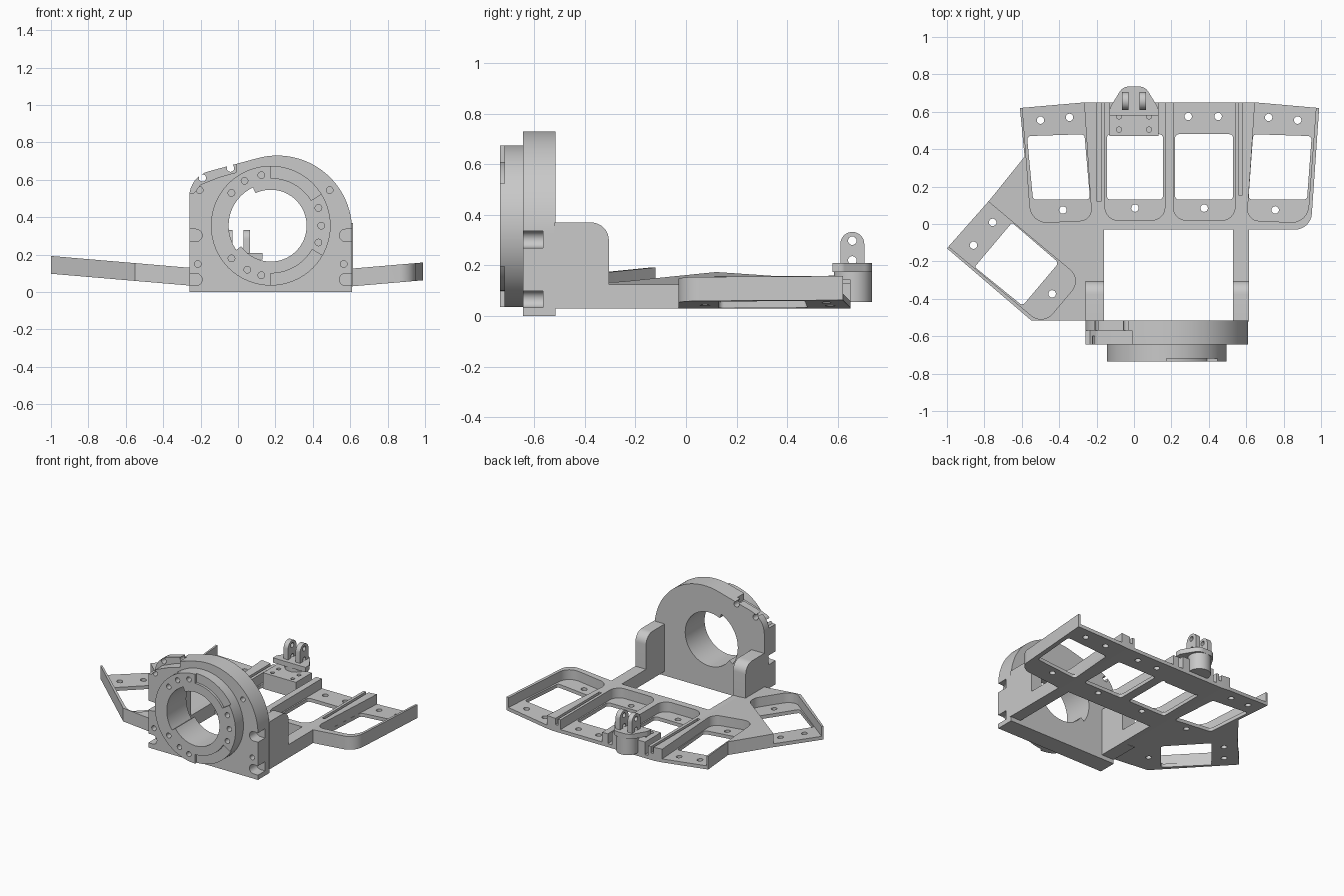
import bpy, bmesh, math
from mathutils import Vector

if "Cube" in bpy.data.objects:
    bpy.data.objects.remove(bpy.data.objects["Cube"])

grey = bpy.data.materials.new("plain_grey")
grey.use_nodes = True
COLOUR = (0.585, 0.585, 0.585, 1)
grey.diffuse_color = COLOUR
grey.node_tree.nodes["Principled BSDF"].inputs["Base Color"].default_value = COLOUR


def outline(corners, steps=8):
    """Polygon from (a, b) or (a, b, radius) corners, rounding those with a radius."""
    pts, n = [], len(corners)
    for i, c in enumerate(corners):
        p = Vector(c[:2])
        if len(c) < 3:
            pts.append(p)
            continue
        d1 = (Vector(corners[i - 1][:2]) - p).normalized()
        d2 = (Vector(corners[(i + 1) % n][:2]) - p).normalized()
        half = d1.angle(d2) / 2
        mid = p + (d1 + d2).normalized() * c[2] / math.sin(half)
        t = c[2] / math.tan(half)
        a, b = (p + d1 * t - mid).normalized(), (p + d2 * t - mid).normalized()
        pts += [mid + a.slerp(b, k / steps).normalized() * c[2] for k in range(steps + 1)]
    return pts


def arc(cx, cy, r, start, end, steps=32):
    angles = [math.radians(start + (end - start) * k / steps) for k in range(steps + 1)]
    return [(cx + r * math.cos(a), cy + r * math.sin(a)) for a in angles]


def circle(cx, cy, r, steps=32):
    return arc(cx, cy, r, 0, 360, steps)[:-1]


def prism(name, pts, lo, hi, axis="z"):
    """Extrude an outline between two heights along an axis."""
    place = {"z": lambda p, h: (p[0], p[1], h),
             "y": lambda p, h: (p[0], h, p[1]),
             "x": lambda p, h: (h, p[0], p[1])}[axis]
    bm = bmesh.new()
    rings = [[bm.verts.new(place(p, h)) for p in pts] for h in (lo, hi)]
    n = len(pts)
    for ring in rings:
        bm.faces.new(ring)
    for i in range(n):
        j = (i + 1) % n
        bm.faces.new((rings[0][i], rings[0][j], rings[1][j], rings[1][i]))
    bmesh.ops.recalc_face_normals(bm, faces=bm.faces)
    mesh = bpy.data.meshes.new(name)
    bm.to_mesh(mesh)
    bm.free()
    ob = bpy.data.objects.new(name, mesh)
    bpy.context.collection.objects.link(ob)
    mesh.materials.append(grey)
    return ob


def activate(ob):
    bpy.ops.object.select_all(action="DESELECT")
    ob.select_set(True)
    bpy.context.view_layer.objects.active = ob


def cut(ob, pts, lo, hi, axis="z"):
    cutter = prism("cutter", pts, lo, hi, axis)
    activate(ob)
    mod = ob.modifiers.new("cut", "BOOLEAN")
    mod.operation, mod.solver, mod.object = "DIFFERENCE", "EXACT", cutter
    bpy.ops.object.modifier_apply(modifier=mod.name)
    bpy.data.objects.remove(cutter)


def drill(ob, spots, r, lo, hi, axis="z"):
    for s in spots:
        cut(ob, circle(*s, r, 16), lo, hi, axis)


def rect(a0, b0, a1, b1):
    return [(a0, b0), (a1, b0), (a1, b1), (a0, b1)]


BASE, TOP, FLOOR = 0.03, 0.125, 0.055


def tray(ob, recess, window, holes):
    """Recess the top down to a thin floor, then open a window and screw holes in it."""
    cut(ob, outline(recess), FLOOR, 0.3)
    cut(ob, outline(window), -0.1, 0.3)
    drill(ob, holes, 0.02, -0.1, 0.3)


def tilt(ob, hinge, side):
    for v in ob.data.vertices:
        v.co.z += 0.085 * side * (v.co.x - hinge)


# Centre deck with two trays and the side beams
deck = prism("centre_deck", [(-.2, .65), (.6, .65), (.6, -.03), (.615, -.03), (.615, -.515),
             (.53, -.515), (.53, -.03), (-.16, -.03), (-.16, -.515), (-.2, -.515)], BASE, TOP)
for x0, x1, back in ((-.155, .165, (-.08, .08)), (.21, .54, (.29, .45))):
    tray(deck, [(x0, .7), (x0, .02, .07), (x1, .02, .07), (x1, .7)],
         [(x0 + .01, .48, .02), (x0 + .01, .13, .02), (x1 - .01, .13, .02), (x1 - .01, .48, .02)],
         [((x0 + x1) / 2, .085)] + [(x, .575) for x in back])
for x0, y0 in ((-.197, .12), (.56, .155)):
    cut(deck, rect(x0, y0, x0 + .02, .7), .08, .3)

# Left wing, tilted up outward
left_wing = prism("left_wing", outline([(.6, .65), (.65, .65), (.99, .62), (.945, -.03, .09),
                  (.6, -.03)]), BASE, TOP)
tray(left_wing, [(.65, .7), (.604, .02, .06), (.927, .005, .09), (.979, .7)],
     [(.637, .48, .02), (.612, .13, .02), (.925, .13, .02), (.95, .47, .02)],
     [(.72, .57), (.875, .555), (.755, .075)])
tilt(left_wing, .6, 1)

# Right wing with a rear tray and an angled forward tray
right_wing = prism("right_wing", [(-.2, .65), (-.265, .65), (-.61, .62), (-.585, .36), (-.77, .13),
                   (-1, -.13), (-.55, -.515), (-.2, -.515)], BASE, TOP)
tray(right_wing, [(-.27, .7), (-.225, .02, .06), (-.55, .005, .09), (-.602, .7)],
     [(-.265, .48, .02), (-.235, .13, .02), (-.54, .13, .02), (-.572, .47, .02)],
     [(-.5, .555), (-.345, .57), (-.38, .075)])


def angled(u, v, *r):
    return (-.43 - .767 * u - .645 * v, -.38 + .64 * u - .765 * v, *r)


tray(right_wing, [angled(.7, -.16), angled(-.06, -.16, .08), angled(-.06, .16, .08), angled(.7, .16)],
     [angled(.42, -.155, .01), angled(.09, -.15, .02), angled(.09, .15, .02), angled(.42, .155, .01)],
     [angled(.5, -.09), angled(.5, .07), angled(.01, 0)])
tilt(right_wing, -.2, -1)

# Upright lugs behind the housing
lugs = [prism(name, outline([(-.52, BASE), (-.305, BASE), (-.305, .37, .07), (-.52, .37)]), x0, x1, "x")
        for name, x0, x1 in (("right_lug", -.26, -.16), ("left_lug", .53, .615))]

# Housing plate
CX, CZ = .175, .355
shape = [(-.26, 0), (.61, 0)] + arc(.21, .33, .4, 0, 105) + [(-.26, .618, .14)]
housing = prism("housing_plate", outline(shape), -.645, -.515, "y")
cut(housing, [(-.3, .53), (-.235, .53), (-.2, .575), (-.1, .615), (-.01, .64), (-.01, .8), (-.3, .8)],
    -.7, -.57, "y")
for x, edge in ((-.225, -.3), (.575, .65)):
    for z in (.067, .303):
        cut(housing, circle(x, z, .033, 20), -.7, -.565, "y")
        cut(housing, rect(min(x, edge), z - .033, max(x, edge), z + .033), -.7, -.565, "y")
drill(housing, [(-.19, .61), (-.04, .663)], .02, -.7, -.4, "y")
drill(housing, [(-.205, .545), (-.215, .15), (.565, .15), (.49, .545)], .018, -.7, -.6, "y")

# Round flange with two lowered arc segments
flange = prism("round_flange", circle(CX, CZ, .32, 64), -.735, -.64, "y")
for a0, a1 in ((32, 90), (-90, -30)):
    cut(flange, arc(CX, CZ, .4, a0, a1) + arc(CX, CZ, .255, a1, a0), -.8, -.718, "y")
drill(flange, [(.125, .625), (.035, .595), (-.035, .53), (.43, .45), (.445, .355), (.43, .265),
               (.125, .09), (.05, .12), (-.035, .18)], .018, -.8, -.68, "y")

# Bore with a wider stretch on the right side
for ob in (housing, flange):
    cut(ob, circle(CX, CZ, .192, 64), -.8, -.4, "y")
    cut(ob, arc(CX, CZ, .225, 115, 215) + arc(CX, CZ, .15, 215, 115), -.8, -.4, "y")

# Rear mount: pad, boss and flange
pad = prism("mount_pad", rect(-.13, .47, .13, .65), BASE, .145)
drill(pad, [(x, y) for x in (-.08, .08) for y in (.505, .575)], .014, .08, .3)
boss = prism("mount_boss", circle(0, .66, .075), .055, .18)
cap = prism("mount_cap", outline([(-.13, .58), (.13, .58), (.13, .62, .03), (.06, .735, .06),
            (-.06, .735, .06), (-.13, .62, .03)]), .175, .21)

# Clevis ears
ears = []
for name, x0 in (("right_ear", -.065), ("left_ear", .03)):
    ear = prism(name, [(.61, .2), (.705, .2)] + arc(.6575, .285, .0475, 0, 180, 16), x0, x0 + .035, "x")
    drill(ear, [(.6575, .298), (.6575, .22)], .017, -.2, .2, "x")
    ears.append(ear)

for ob in [deck, left_wing, right_wing, housing, flange, pad, boss, cap] + lugs + ears:
    activate(ob)
    bpy.ops.object.shade_smooth_by_angle(angle=math.radians(30))
